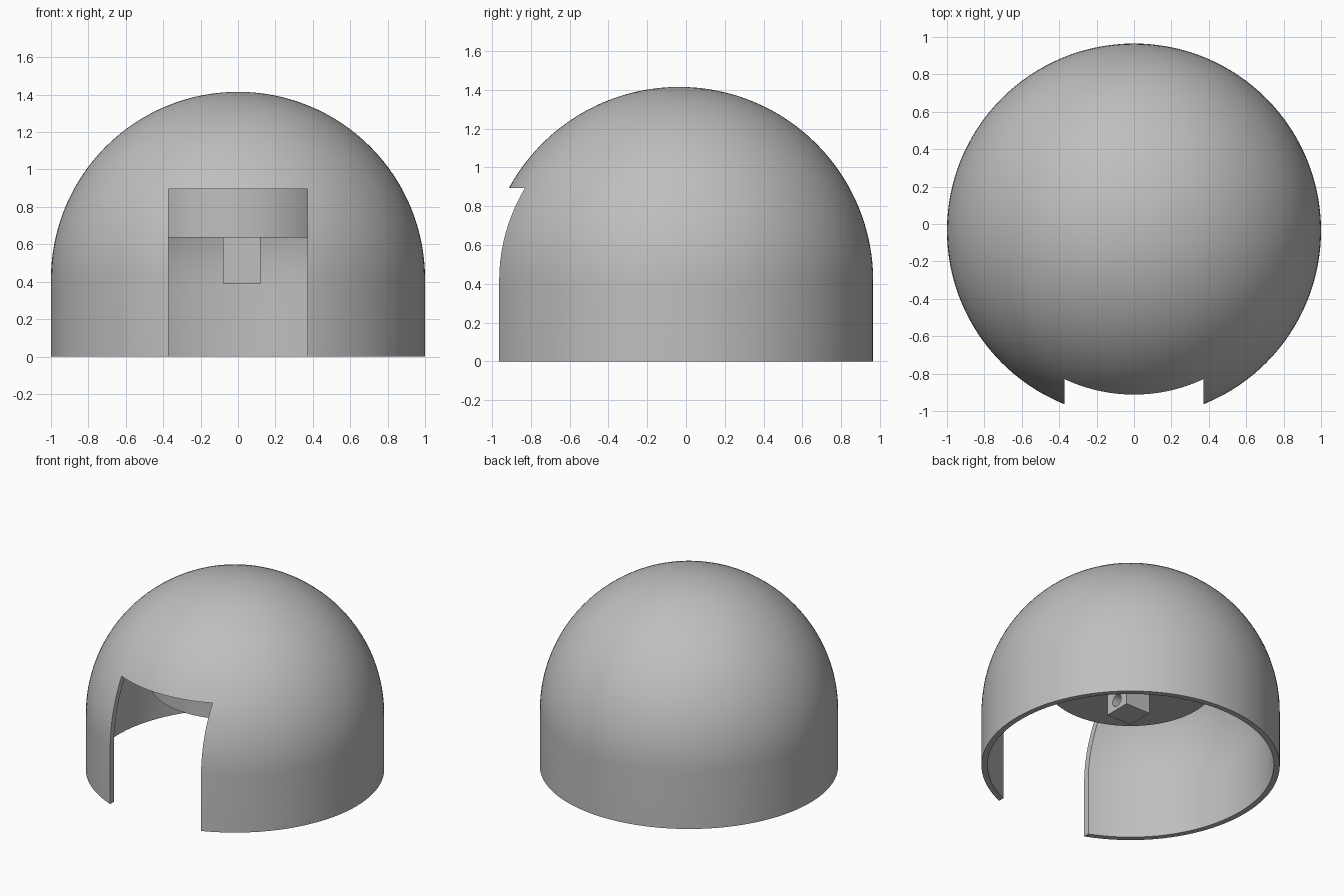
import bpy, bmesh, math
from mathutils import Matrix, Vector

if "Cube" in bpy.data.objects:
    bpy.data.objects.remove(bpy.data.objects["Cube"], do_unlink=True)

CENTRE_Y = -0.035
WALL_H = 0.415      # height where the wall turns into the dome
R_OUT, R_IN = 1.0, 0.96
SEGMENTS = 128
ARC_STEPS = 32

grey = bpy.data.materials.new("plain grey")
grey.use_nodes = True
colour = (0.52, 0.52, 0.52, 1)
grey.diffuse_color = colour
grey.node_tree.nodes["Principled BSDF"].inputs["Base Color"].default_value = colour


def finish(name, bm):
    bmesh.ops.recalc_face_normals(bm, faces=bm.faces)
    mesh = bpy.data.meshes.new(name)
    bm.to_mesh(mesh)
    bm.free()
    mesh.materials.append(grey)
    obj = bpy.data.objects.new(name, mesh)
    bpy.context.collection.objects.link(obj)
    return obj


def box(name, low, high):
    low, high = Vector(low), Vector(high)
    bm = bmesh.new()
    place = Matrix.Translation((low + high) / 2) @ Matrix.Diagonal((high - low).to_4d())
    bmesh.ops.create_cube(bm, size=1, matrix=place)
    return finish(name, bm)


def cylinder(name, radius, depth, matrix):
    bm = bmesh.new()
    bmesh.ops.create_cone(bm, cap_ends=True, segments=SEGMENTS, radius1=radius,
                          radius2=radius, depth=depth, matrix=matrix)
    return finish(name, bm)


def activate(obj):
    bpy.ops.object.select_all(action='DESELECT')
    obj.select_set(True)
    bpy.context.view_layer.objects.active = obj


def cut(obj, cutter):
    mod = obj.modifiers.new("cut", 'BOOLEAN')
    mod.operation = 'DIFFERENCE'
    mod.solver = 'EXACT'
    mod.object = cutter
    activate(obj)
    bpy.ops.object.modifier_apply(modifier=mod.name)
    bpy.data.objects.remove(cutter, do_unlink=True)


def smooth(obj):
    activate(obj)
    bpy.ops.object.shade_smooth_by_angle(angle=math.radians(30))


# Domed shell: wall and hemisphere profile, turned around the upright axis
def half_profile(radius):
    arc = [math.pi / 2 * i / ARC_STEPS for i in range(ARC_STEPS + 1)]
    return [(radius, 0)] + [(radius * math.cos(a), WALL_H + radius * math.sin(a)) for a in arc]


bm = bmesh.new()
profile = half_profile(R_OUT) + half_profile(R_IN)[::-1]
verts = [bm.verts.new((r, CENTRE_Y, z)) for r, z in profile]
apex = ARC_STEPS + 1
edges = [bm.edges.new((verts[i], verts[(i + 1) % len(verts)]))
         for i in range(len(verts)) if i != apex]
bmesh.ops.spin(bm, geom=verts + edges, cent=(0, CENTRE_Y, 0), axis=(0, 0, 1),
               angle=2 * math.pi, steps=SEGMENTS)
bmesh.ops.remove_doubles(bm, verts=bm.verts, dist=0.0005)
shell = finish("domed_shell", bm)

# Front doorway
cut(shell, box("doorway_cutter", (-0.372, -1.5, -0.2), (0.372, -0.6, 0.895)))
smooth(shell)

# Round core hanging from the dome
core = cylinder("ceiling_core", 0.57, 0.565, Matrix.Translation((0, CENTRE_Y, 0.9175)))
smooth(core)

# Mounting block under the core, drilled sideways
block = box("mounting_block", (-0.08, CENTRE_Y - 0.1, 0.39), (0.12, CENTRE_Y + 0.1, 0.65))
drill = Matrix.Translation((0.02, CENTRE_Y, 0.46)) @ Matrix.Rotation(math.pi / 2, 4, 'Y')
cut(block, cylinder("hole_cutter", 0.045, 0.5, drill))
smooth(block)
